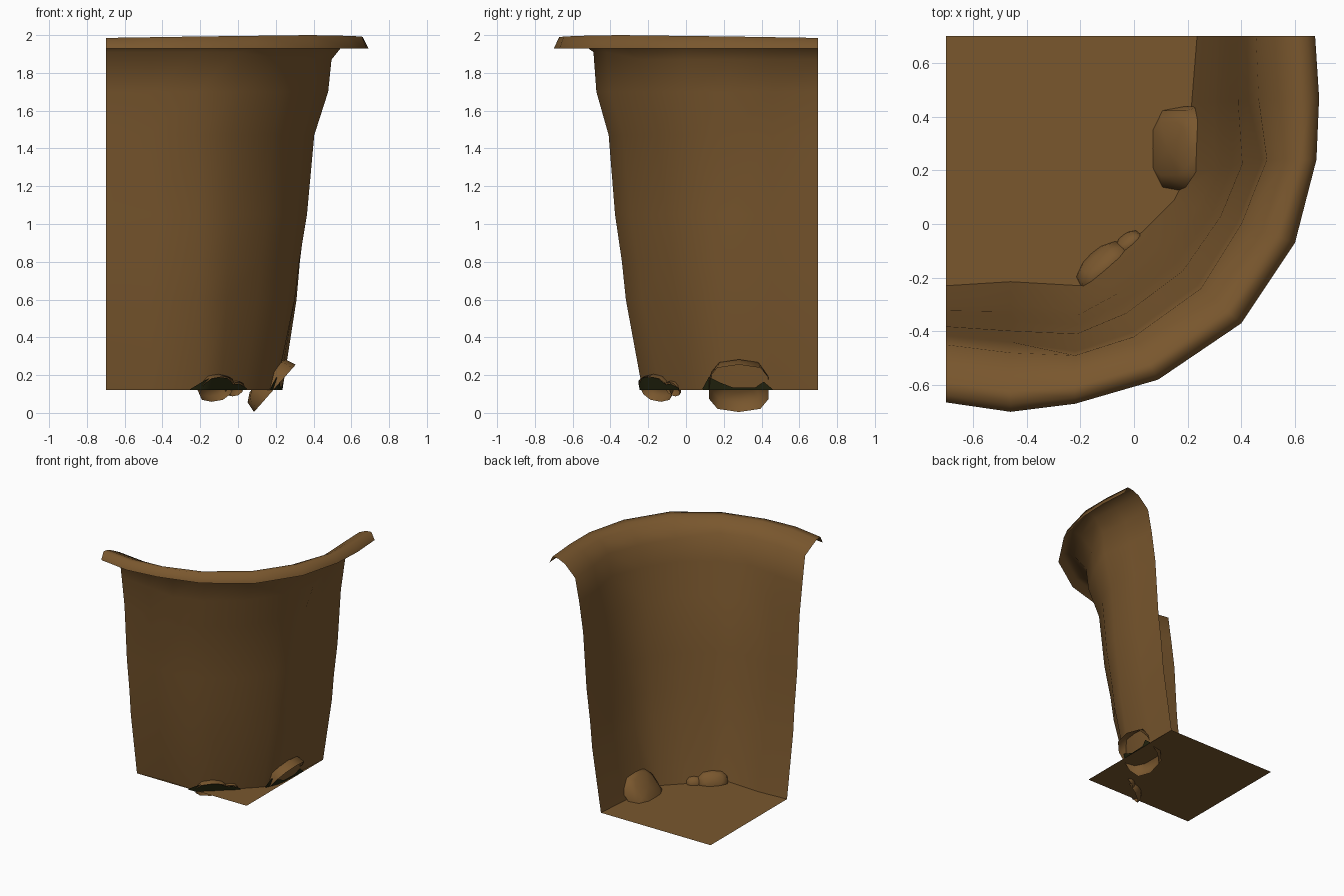
import bpy, bmesh, math
from mathutils import Vector

if "Cube" in bpy.data.objects:
    bpy.data.objects.remove(bpy.data.objects["Cube"])


def colour(name, rgb):
    m = bpy.data.materials.new(name)
    m.diffuse_color = (*rgb, 1)
    m.use_nodes = True
    m.node_tree.nodes["Principled BSDF"].inputs["Base Color"].default_value = m.diffuse_color
    return m


earth = colour("earth_brown", (0.192, 0.095, 0.027))
moss = colour("dark_moss", (0.018, 0.019, 0.005))


def add_object(name, bm, mat=earth, angle=180):
    me = bpy.data.meshes.new(name)
    bm.to_mesh(me)
    bm.free()
    me.materials.append(mat)
    ob = bpy.data.objects.new(name, me)
    bpy.context.collection.objects.link(ob)
    bpy.ops.object.select_all(action='DESELECT')
    ob.select_set(True)
    bpy.context.view_layer.objects.active = ob
    bpy.ops.object.shade_smooth_by_angle(angle=math.radians(angle))
    return ob


# plan curves of the curved corner: foot, top of wall, outer rim of the lip
foot = [(-.7, -.23), (-.46, -.215), (-.2, -.23), (-.09, -.135), (.03, -.03),
        (.15, .09), (.2, .19), (.215, .45), (.235, .7)]
crest = [(-.7, -.45), (-.46, -.48), (-.22, -.49), (0, -.42), (.25, -.24),
         (.4, 0), (.495, .24), (.465, .46), (.455, .7)]
rim = [(-.7, -.665), (-.46, -.70), (-.22, -.67), (.09, -.58), (.4, -.37),
       (.6, -.07), (.68, .24), (.69, .47), (.675, .7)]

# wall and lip: (from curve, to curve, blend, height)
rows = [(foot, crest, 0, .12), (foot, crest, .34, .6), (foot, crest, .42, .8),
        (foot, crest, .56, 1.05), (foot, crest, .69, 1.47), (foot, crest, .94, 1.7),
        (crest, rim, 0, 1.87), (crest, rim, .4, 1.955), (crest, rim, .65, 1.98),
        (crest, rim, .87, 1.985), (crest, rim, 1, 1.93)]
bm = bmesh.new()
grid = []
for a, b, t, z in rows:
    row = []
    for i, (p, q) in enumerate(zip(a, b)):
        k = t * .9 if z == 1.7 and i in (0, 1, 7, 8) else t
        v = Vector(p).lerp(Vector(q), k)
        lift = .015 * (1 - abs(i - 4) / 4) if z > 1.94 else 0
        if z == 1.87 and i < 4:
            lift = .04                  # front part flares a little higher
        row.append(bm.verts.new((v.x, v.y, z + lift)))
    grid.append(row)
for r0, r1 in zip(grid, grid[1:]):
    for i in range(8):
        bm.faces.new((r0[i], r1[i], r1[i + 1], r0[i + 1]))
add_object("cliff_wall", bm)

# square floor
bm = bmesh.new()
bm.faces.new([bm.verts.new((x, y, .12)) for x, y in
              ((-.7, -.23), (.235, -.23), (.235, .7), (-.7, .7))])
add_object("floor", bm)


# half-shell rocks, open towards the wall
def rock(name, centre, along, normal, size, box):
    n = Vector(normal).normalized()
    u = Vector(along).normalized()
    w = n.cross(u).normalized()
    bm = bmesh.new()
    bmesh.ops.create_uvsphere(bm, u_segments=10, v_segments=6, radius=1)
    bmesh.ops.delete(bm, geom=[v for v in bm.verts if v.co.z < -.1], context='VERTS')
    for v in bm.verts:
        # boxier than a sphere
        x, y, z = (math.copysign(abs(c) ** box, c) if abs(c) > .01 else 0 for c in v.co)
        v.co = (Vector(centre) + u * x * size[0] + w * y * size[1] + n * z * size[2])
    add_object(name, bm, angle=70)


rock("large_rock", (.195, .28, .13), (0, 1, 0), (-.75, 0, .66), (.163, .167, .095), .68)
rock("medium_rock", (-.11, -.165, .125), (.74, .67, 0), (-.55, .6, .55), (.115, .08, .065), .8)
rock("small_rock", (-.015, -.075, .125), (.8, .6, 0), (-.5, .65, .55), (.056, .045, .038), .8)


# dark moss patches just outside the wall foot, behind the rocks: (x, y, height)
def moss_patch(name, line):
    bm = bmesh.new()
    low = [bm.verts.new((x, y, .12)) for x, y, h in line]
    top = [bm.verts.new((x + h * .2, y - h * .2, .12 + h)) for x, y, h in line]
    for i in range(len(line) - 1):
        bm.faces.new((low[i], low[i + 1], top[i + 1], top[i]))
    add_object(name, bm, moss)


moss_patch("moss_medium", [(-.255, -.245, .005), (-.19, -.243, .05), (-.15, -.207, .07),
                           (-.07, -.137, .065), (-.03, -.1, .03), (.0, -.075, .035),
                           (.045, -.035, .01)])
moss_patch("moss_large", [(.17, .09, .01), (.19, .135, .07), (.213, .19, .04),
                          (.222, .25, .015), (.226, .37, .015), (.23, .42, .045),
                          (.235, .46, .005)])
